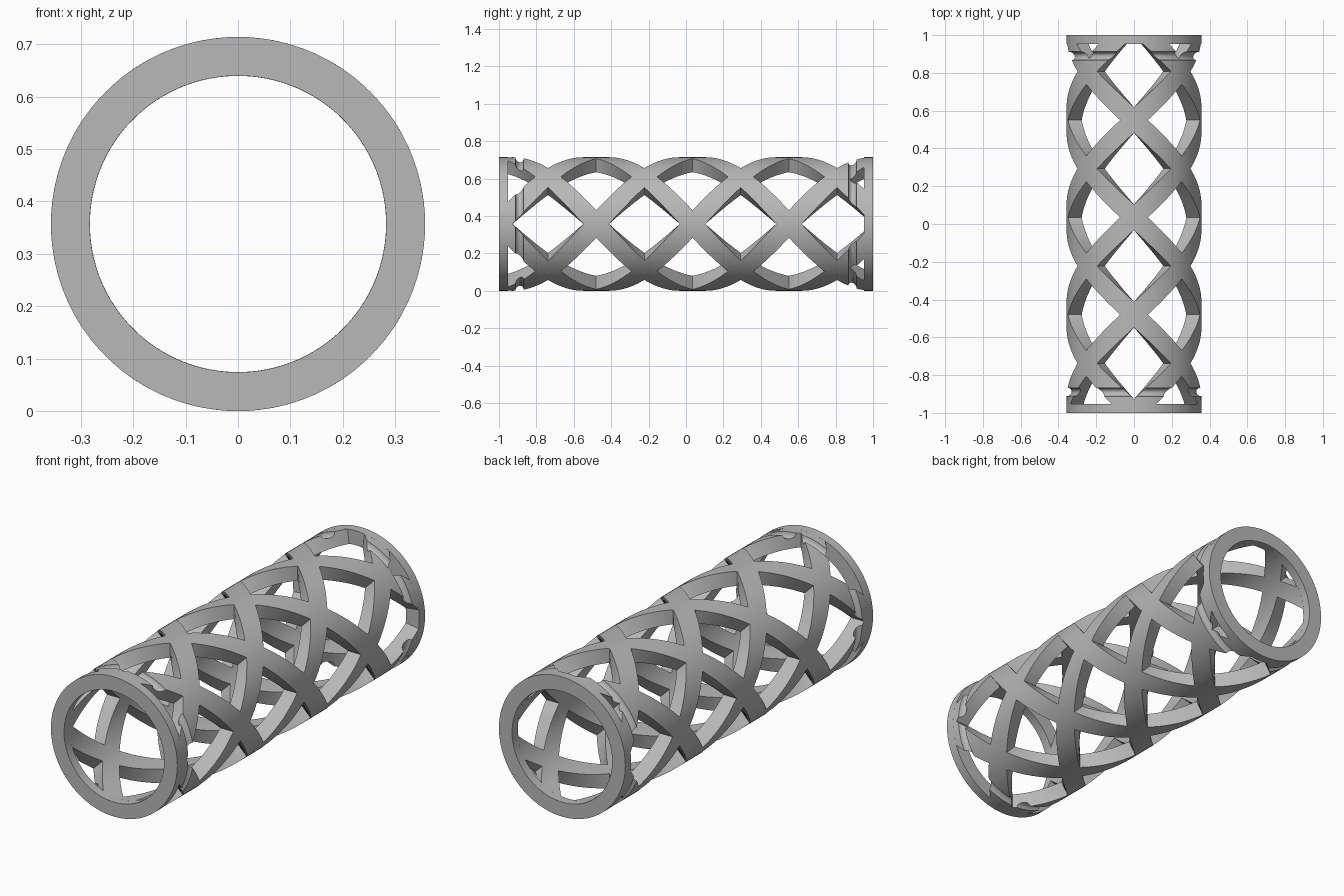
import bpy, bmesh, math

cube = bpy.data.objects.get("Cube")
if cube:
    bpy.data.objects.remove(cube, do_unlink=True)

OUTER, INNER = 0.357, 0.283
PITCH = 0.328            # rise along y per radian of twist
NODE_Y = 0.035           # position of the middle crossing
HALF = 0.068 / PITCH     # half width of a strand, in radians
PERIOD = math.pi / 2     # four strands in each direction
RING = 0.047             # width of the end rings
GROOVE_Y, GROOVE_HALF, GROOVE_DEPTH = 0.89, 0.022, 0.025

grey = bpy.data.materials.new("Plain grey")
grey.use_nodes = True
colour = (0.48, 0.48, 0.48, 1)
grey.diffuse_color = colour
grey.node_tree.nodes["Principled BSDF"].inputs["Base Color"].default_value = colour


def finish(bm, name):
    bmesh.ops.recalc_face_normals(bm, faces=bm.faces)
    mesh = bpy.data.meshes.new(name)
    bm.to_mesh(mesh)
    bm.free()
    mesh.materials.append(grey)
    obj = bpy.data.objects.new(name, mesh)
    bpy.context.collection.objects.link(obj)
    obj.location.z = OUTER
    bpy.ops.object.select_all(action='DESELECT')
    obj.select_set(True)
    bpy.context.view_layer.objects.active = obj
    bpy.ops.object.shade_smooth_by_angle(angle=math.radians(30))
    return obj


def on_tube(angle, y, radius=OUTER):
    return (radius * math.sin(angle), y, radius * math.cos(angle))


def set_radius(v, radius):
    k = radius / math.hypot(v.co.x, v.co.z)
    v.co.x *= k
    v.co.z *= k


def groove_radius(y):
    d = (abs(y) - GROOVE_Y) / GROOVE_HALF
    return OUTER - GROOVE_DEPTH * math.sqrt(max(0, 1 - d * d))


def lattice():
    bm = bmesh.new()
    # cells between helical lines: (start, end, is_strand)
    cells = []
    for k in range(-7, 8):
        for start, width, n, solid in ((-HALF, 2 * HALF, 4, True),
                                       (HALF, PERIOD - 2 * HALF, 10, False)):
            for i in range(n):
                a = k * PERIOD + start + width * i / n
                cells.append((a, a + width / n, solid))
    # keep the cells covered by a strand of either direction
    for u0, u1, su in cells:
        for v0, v1, sv in cells:
            angle = (u0 + u1 - v0 - v1) / 4
            y = NODE_Y + PITCH * (u0 + u1 + v0 + v1) / 4
            if (su or sv) and 0 <= angle + 0.0001 < 2 * math.pi and abs(y) < 1.1:
                corners = ((u0, v0), (u1, v0), (u1, v1), (u0, v1))
                bm.faces.new([bm.verts.new(on_tube((u - v) / 2, NODE_Y + PITCH * (u + v) / 2))
                              for u, v in corners])
    bmesh.ops.remove_doubles(bm, verts=bm.verts, dist=0.0005)
    # trim at the rings and cut edge loops for the rounded grooves
    for side in (-1, 1):
        limit = 1 - RING + 0.005
        bmesh.ops.bisect_plane(bm, geom=bm.verts[:] + bm.edges[:] + bm.faces[:],
                               plane_co=(0, side * limit, 0), plane_no=(0, side, 0),
                               clear_outer=True)
        for i in range(9):
            y = GROOVE_Y - GROOVE_HALF * math.cos(math.pi * i / 8)
            bmesh.ops.bisect_plane(bm, geom=bm.verts[:] + bm.edges[:] + bm.faces[:],
                                   plane_co=(0, side * y, 0), plane_no=(0, 1, 0))
    # give the strands radial thickness
    outer = bm.verts[:]
    made = bmesh.ops.extrude_face_region(bm, geom=bm.faces[:], use_keep_orig=True)["geom"]
    for v in made:
        if isinstance(v, bmesh.types.BMVert):
            set_radius(v, INNER)
    for v in outer:
        set_radius(v, groove_radius(v.co.y))
    return finish(bm, "helical_lattice")


def end_ring(name, y0, y1, n=128):
    bm = bmesh.new()
    profile = ((OUTER, y0), (OUTER, y1), (INNER, y1), (INNER, y0))
    loops = [[bm.verts.new(on_tube(2 * math.pi * i / n, y, r)) for i in range(n)]
             for r, y in profile]
    for a, b in zip(loops, loops[1:] + loops[:1]):
        for i in range(n):
            j = (i + 1) % n
            bm.faces.new((a[i], a[j], b[j], b[i]))
    return finish(bm, name)


lattice()
end_ring("front_ring", -1, -1 + RING)
end_ring("back_ring", 1 - RING, 1)
